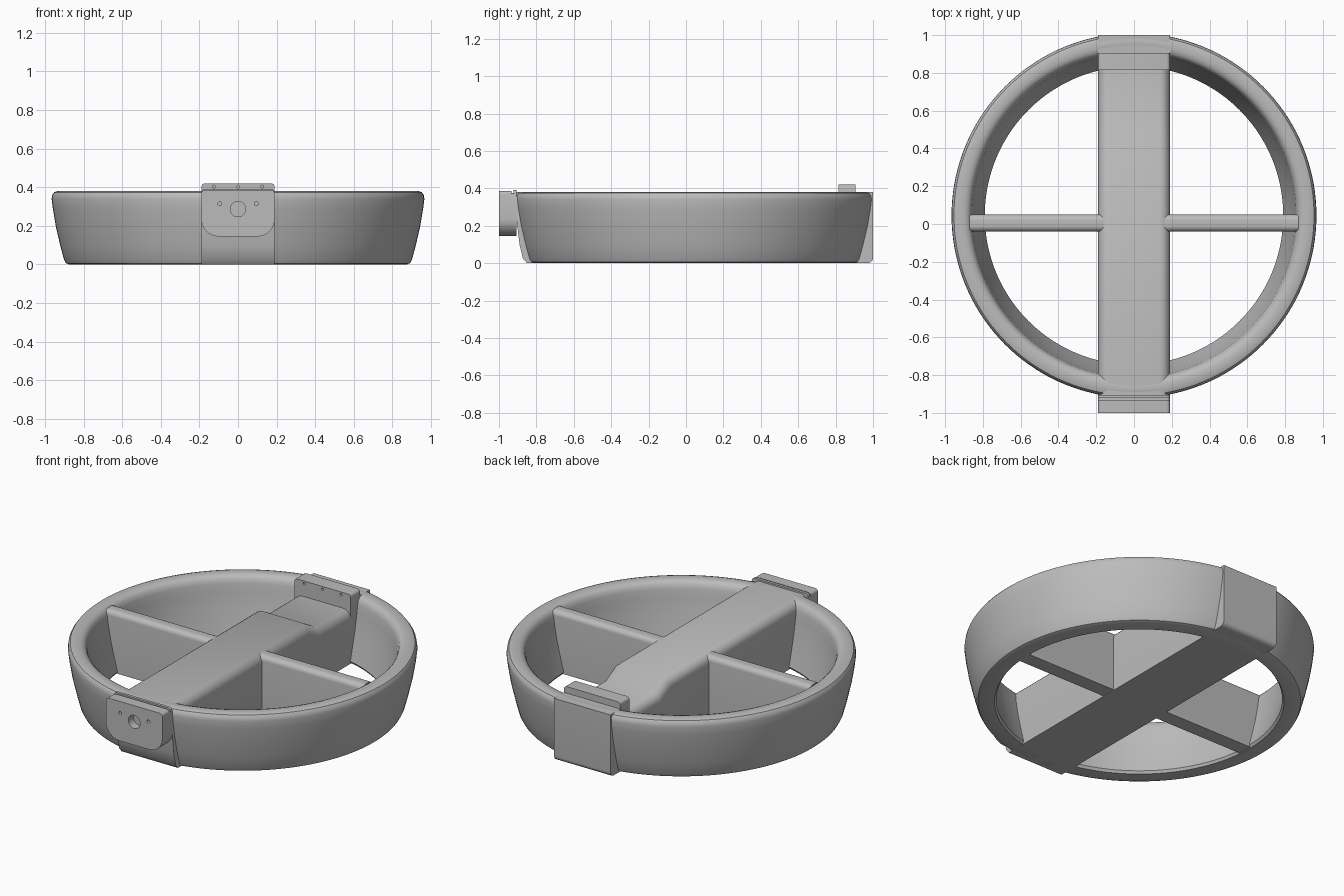
import bpy, bmesh, math
from mathutils import Matrix, Vector

if "Cube" in bpy.data.objects:
    bpy.data.objects.remove(bpy.data.objects["Cube"], do_unlink=True)

grey = bpy.data.materials.new("plain grey")
grey.use_nodes = True
grey.diffuse_color = (0.5, 0.5, 0.5, 1)
grey.node_tree.nodes["Principled BSDF"].inputs["Base Color"].default_value = (0.5, 0.5, 0.5, 1)

HALF = 0.19        # half width of beam and plates
RING_Y = 0.045     # ring centre
TOP = 0.38


def finish(bm, name):
    bmesh.ops.recalc_face_normals(bm, faces=bm.faces)
    mesh = bpy.data.meshes.new(name)
    bm.to_mesh(mesh)
    bm.free()
    obj = bpy.data.objects.new(name, mesh)
    bpy.context.collection.objects.link(obj)
    mesh.materials.append(grey)
    return obj


def smooth(obj):
    bpy.ops.object.select_all(action="DESELECT")
    obj.select_set(True)
    bpy.context.view_layer.objects.active = obj
    bpy.ops.object.shade_smooth_by_angle(angle=math.radians(32))


def prism(points, depth):
    """Extrude a closed outline of 3D points along a vector."""
    bm = bmesh.new()
    face = bm.faces.new([bm.verts.new(p) for p in points])
    out = bmesh.ops.extrude_face_region(bm, geom=[face], use_keep_orig=True)
    moved = [g for g in out["geom"] if isinstance(g, bmesh.types.BMVert)]
    bmesh.ops.translate(bm, verts=moved, vec=Vector(depth))
    return bm


def round_edges(bm, test, radius, segments=6):
    """Bevel the edges whose two end points pass the test."""
    edges = [e for e in bm.edges if test(e.verts[0].co, e.verts[1].co)]
    bmesh.ops.bevel(bm, geom=edges, offset=radius, segments=segments,
                    profile=0.5, affect="EDGES")


def box(x0, x1, y0, y1, z0, z1):
    return prism([(x0, y0, z0), (x1, y0, z0), (x1, y0, z1), (x0, y0, z1)], (0, y1 - y0, 0))


def drill(obj, holes, y):
    """Sink round holes (x, z, radius, depth) into the face at y."""
    for x, z, r, depth in holes:
        bm = bmesh.new()
        bmesh.ops.create_cone(bm, cap_ends=True, segments=32, radius1=r, radius2=r, depth=depth * 2,
                              matrix=Matrix.Translation((x, y, z)) @ Matrix.Rotation(math.pi / 2, 4, "X"))
        cutter = finish(bm, "hole_cutter")
        cutter.hide_render = True
        mod = obj.modifiers.new("hole", "BOOLEAN")
        mod.operation = "DIFFERENCE"
        mod.solver = "EXACT"
        mod.object = cutter
        bpy.context.view_layer.objects.active = obj
        bpy.ops.object.modifier_apply(modifier=mod.name)
        bpy.data.objects.remove(cutter, do_unlink=True)


# Ring: tapered, bowed wall revolved about its centre, flattened at the back
wall = [(0.80, 0), (0.875, 0), (0.892, 0.006), (0.902, 0.025), (0.922, 0.10), (0.945, 0.20),
        (0.960, 0.29), (0.966, 0.34), (0.963, 0.36), (0.953, 0.374), (0.935, TOP),
        (0.90, TOP), (0.88, 0.374), (0.866, 0.36), (0.858, 0.335), (0.852, 0.29),
        (0.836, 0.20), (0.812, 0.10), (0.79, 0.015)]
bm = bmesh.new()
verts = [bm.verts.new((r, 0, z)) for r, z in wall]
edges = [bm.edges.new((verts[i - 1], verts[i])) for i in range(len(verts))]
bmesh.ops.spin(bm, geom=verts + edges, cent=(0, 0, 0), axis=(0, 0, 1),
               angle=math.tau, steps=144, use_duplicate=False)
bmesh.ops.remove_doubles(bm, verts=bm.verts, dist=0.0005)
for v in bm.verts:
    v.co.y = min(v.co.y + RING_Y, 0.997)
smooth(finish(bm, "ring"))

# Beam: side profile with a ramp down to the lower rear section, top edges rounded
side = [(-0.85, 0), (0.95, 0), (0.95, 0.325), (0.53, 0.325), (0.43, TOP), (-0.91, TOP),
        (-0.908, 0.25), (-0.89, 0.10), (-0.872, 0.025)]
bm = prism([(-HALF, y, z) for y, z in side], (2 * HALF, 0, 0))
round_edges(bm, lambda a, b: abs(a.x - b.x) < 0.001 and min(a.z, b.z) > 0.3
            and abs(a.y - b.y) > 0.05, 0.055)
smooth(finish(bm, "beam"))

# Rear block: flat back end with a rounded lower edge
bm = box(-HALF, HALF, 0.90, 1.0, 0, TOP)
round_edges(bm, lambda a, b: a.y > 0.99 and b.y > 0.99 and max(a.z, b.z) < 0.01, 0.03)
smooth(finish(bm, "rear_block"))

# Spokes: upright webs with rounded tops
for name, sign in (("left_spoke", 1), ("right_spoke", -1)):
    bm = box(min(0.1 * sign, 0.87 * sign), max(0.1 * sign, 0.87 * sign), -0.04, 0.05, 0.004, 0.374)
    round_edges(bm, lambda a, b: min(a.z, b.z) > 0.3 and abs(a.x - b.x) > 0.5, 0.03)
    smooth(finish(bm, name))


# Mounting plates: rounded lower corners, slightly eased upper corners
def plate(name, y0, y1, z0, z1, holes):
    bm = box(-HALF, HALF, y0, y1, z0, z1)
    along_y = lambda a, b: abs(a.y - b.y) > 0.01
    round_edges(bm, lambda a, b: along_y(a, b) and max(a.z, b.z) < z0 + 0.01, 0.09, 10)
    round_edges(bm, lambda a, b: along_y(a, b) and min(a.z, b.z) > z1 - 0.01, 0.018, 4)
    obj = finish(bm, name)
    drill(obj, holes, y0)
    smooth(obj)


plate("front_plate", -1.0, -0.932, 0.145, 0.386,
      [(0, 0.287, 0.04, 0.05), (-0.095, 0.315, 0.01, 0.04), (0.095, 0.315, 0.01, 0.04)])
plate("front_plate_backing", -0.936, -0.92, 0.145, 0.375, [])
plate("front_plate_rib", -0.922, -0.905, 0.145, 0.39, [])
plate("rear_plate", 0.815, 0.905, 0.18, 0.42,
      [(x, 0.403, 0.008, 0.03) for x in (-0.125, 0, 0.125)])
